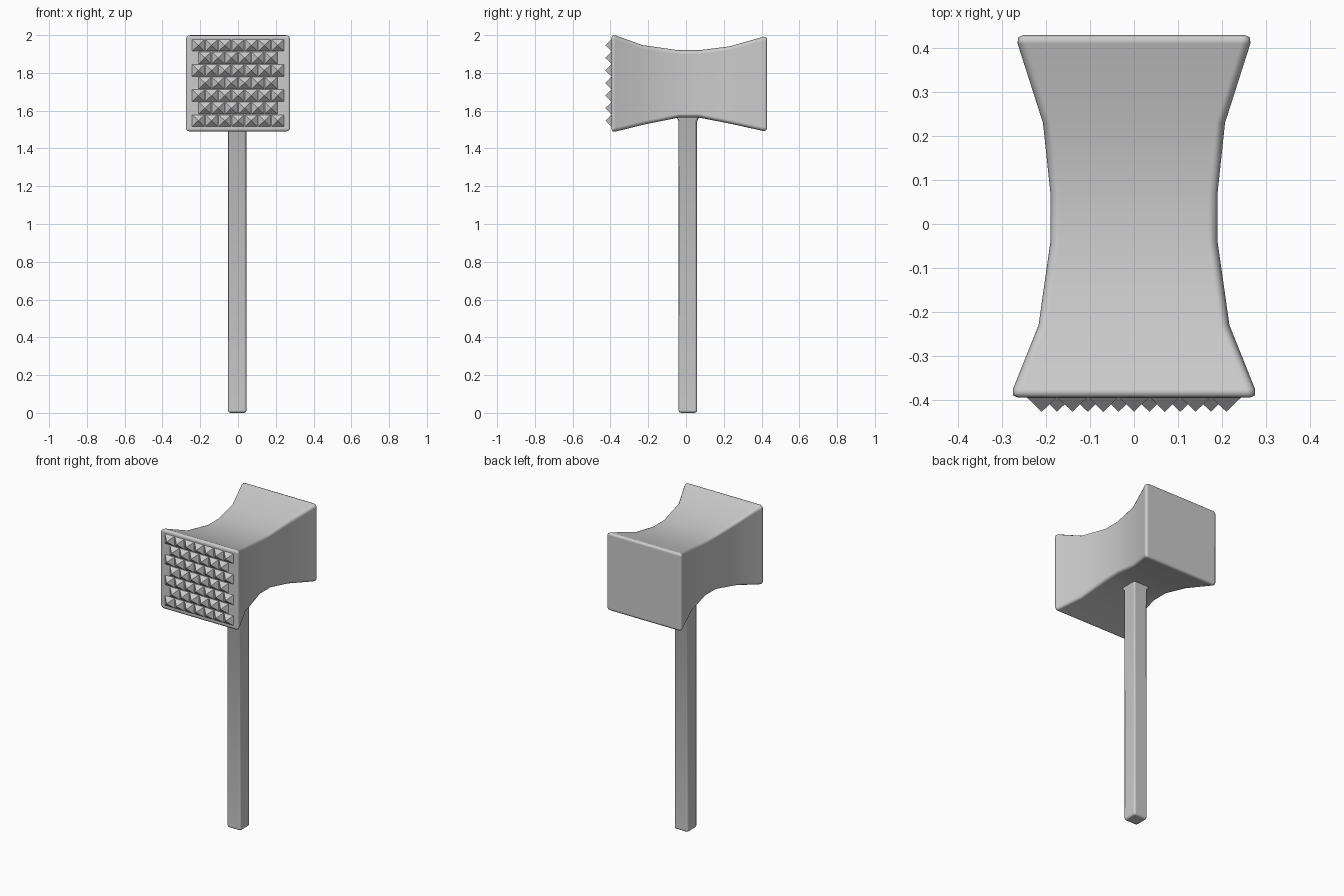
import bpy
import bmesh

cube = bpy.data.objects.get("Cube")
if cube:
    bpy.data.objects.remove(cube)

metal = bpy.data.materials.new("grey_metal")
metal.use_nodes = True
GREY = (0.6, 0.6, 0.6, 1)
metal.diffuse_color = GREY
metal.node_tree.nodes["Principled BSDF"].inputs["Base Color"].default_value = GREY


def finish(bm, name):
    """Turn a bmesh into a named object with the metal material."""
    bmesh.ops.recalc_face_normals(bm, faces=bm.faces)
    mesh = bpy.data.meshes.new(name)
    bm.to_mesh(mesh)
    bm.free()
    mesh.materials.append(metal)
    obj = bpy.data.objects.new(name, mesh)
    bpy.context.collection.objects.link(obj)
    return obj


def loft(name, rings, bevel):
    """Skin four-cornered rings, cap the ends and soften the sharp edges."""
    bm = bmesh.new()
    loops = [[bm.verts.new(p) for p in ring] for ring in rings]
    for a, b in zip(loops, loops[1:]):
        for i in range(4):
            j = (i + 1) % 4
            bm.faces.new((a[i], a[j], b[j], b[i]))
    bm.faces.new(loops[0])
    bm.faces.new(loops[-1])
    obj = finish(bm, name)
    bpy.ops.object.select_all(action='DESELECT')
    obj.select_set(True)
    bpy.context.view_layer.objects.active = obj
    bpy.ops.object.shade_smooth_by_angle(angle=1.0)
    mod = obj.modifiers.new("soft_edges", 'BEVEL')
    mod.width = bevel
    mod.segments = 2
    mod.limit_method = 'ANGLE'
    mod.angle_limit = 0.8
    mod.harden_normals = True
    return obj


# Waisted head: y, half width, bottom, top
stations = [
    (-0.395, 0.283, 1.484, 2.006),
    (-0.23, 0.217, 1.525, 1.947),
    (-0.04, 0.19, 1.563, 1.92),
    (0.07, 0.19, 1.563, 1.92),
    (0.23, 0.207, 1.532, 1.94),
    (0.43, 0.271, 1.488, 1.997),
]
loft("hammer_head",
     [[(-w, y, lo), (w, y, lo), (w, y, hi), (-w, y, hi)]
      for y, w, lo, hi in stations], 0.02)

# Square handle, flaring where it enters the head
CX, CY = -0.004, 0.01
loft("handle",
     [[(CX + sx * r, CY + sy * r, z)
       for sx, sy in ((-1, -1), (1, -1), (1, 1), (-1, 1))]
      for z, r in ((0, 0.049), (1.545, 0.049), (1.575, 0.064), (1.62, 0.064))],
     0.013)

# Staggered rows of pyramid teeth on the front face
bm = bmesh.new()
PITCH, ROW, BASE, TIP = 0.07, 0.0665, -0.393, -0.427
for row in range(7):
    count = 7 - row % 2
    z = 1.547 + row * ROW
    for col in range(count):
        x = (col - (count - 1) / 2) * PITCH
        tip = bm.verts.new((x, TIP, z))
        base = [bm.verts.new((x + sx * PITCH / 2, BASE, z + sz * ROW / 2))
                for sx, sz in ((-1, -1), (1, -1), (1, 1), (-1, 1))]
        bm.faces.new(base)
        for i in range(4):
            bm.faces.new((base[i], base[(i + 1) % 4], tip))
finish(bm, "tenderizer_teeth")
